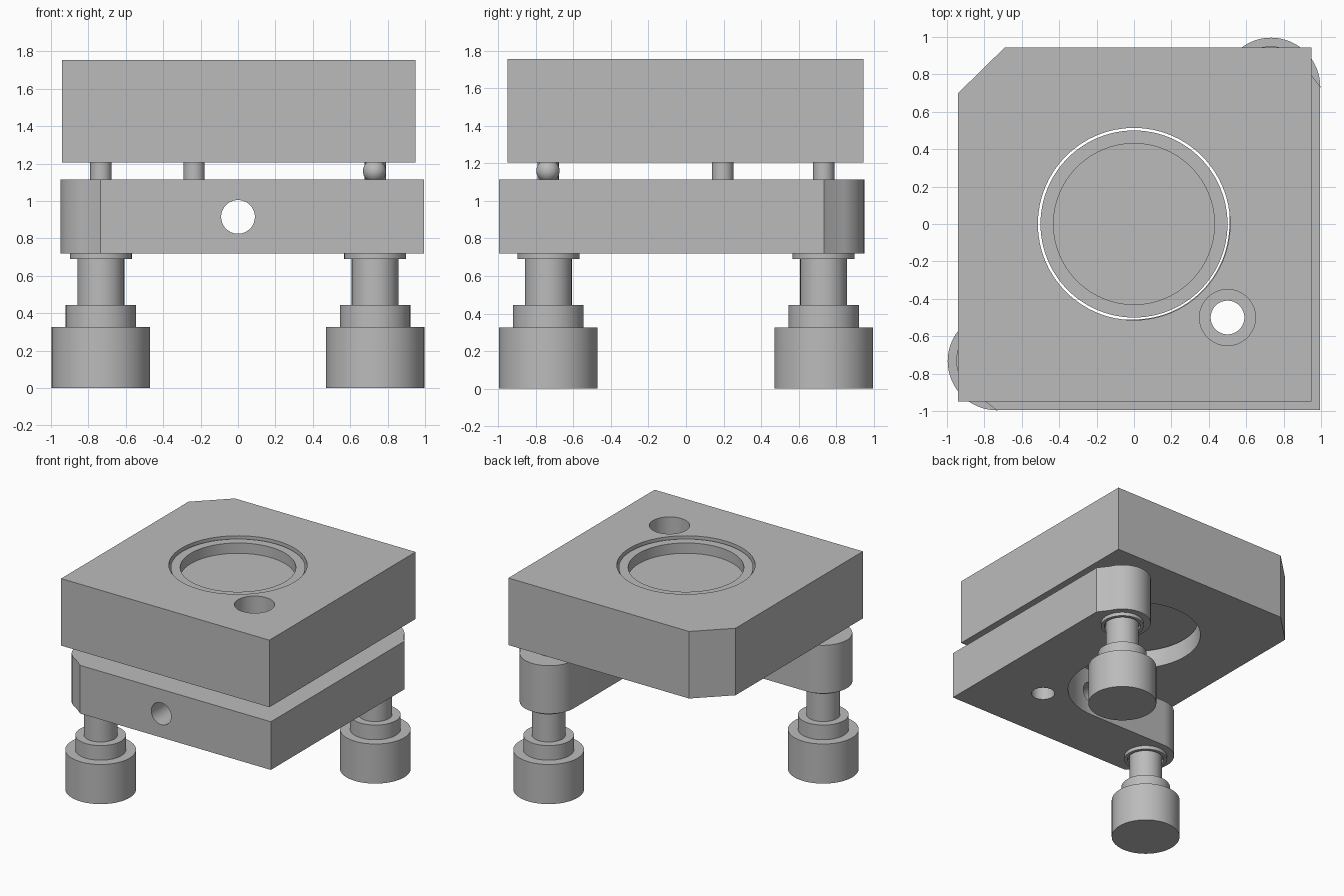
import bpy, bmesh, math
from mathutils import Matrix

cube = bpy.data.objects.get("Cube")
if cube:
    bpy.data.objects.remove(cube, do_unlink=True)

GREY = (0.5, 0.5, 0.5, 1)
metal = bpy.data.materials.new("plain grey metal")
metal.use_nodes = True
metal.diffuse_color = GREY
metal.node_tree.nodes["Principled BSDF"].inputs["Base Color"].default_value = GREY


def finish(name, bm):
    """Turn a bmesh into a named, coloured object."""
    bmesh.ops.recalc_face_normals(bm, faces=bm.faces)
    mesh = bpy.data.meshes.new(name)
    bm.to_mesh(mesh)
    bm.free()
    mesh.materials.append(metal)
    obj = bpy.data.objects.new(name, mesh)
    bpy.context.collection.objects.link(obj)
    return obj


def select(obj):
    bpy.ops.object.select_all(action="DESELECT")
    obj.select_set(True)
    bpy.context.view_layer.objects.active = obj


def smooth(obj):
    select(obj)
    bpy.ops.object.shade_smooth_by_angle(angle=math.radians(20))


def arc(cx, cy, r, start, end, steps):
    angles = [math.radians(start + (end - start) * i / steps) for i in range(steps + 1)]
    return [(cx + r * math.cos(a), cy + r * math.sin(a)) for a in angles]


def prism(name, outline, z0, z1):
    bm = bmesh.new()
    face = bm.faces.new([bm.verts.new((x, y, z0)) for x, y in outline])
    ext = bmesh.ops.extrude_face_region(bm, geom=[face])
    top = [v for v in ext["geom"] if isinstance(v, bmesh.types.BMVert)]
    bmesh.ops.translate(bm, verts=top, vec=(0, 0, z1 - z0))
    return finish(name, bm)


def lathe(name, profile, x=0, y=0, steps=64):
    """Revolve (radius, z) points around a vertical axis."""
    bm = bmesh.new()
    verts = [bm.verts.new((r, 0, z)) for r, z in profile]
    edges = [bm.edges.new(pair) for pair in zip(verts, verts[1:])]
    bmesh.ops.spin(bm, geom=verts + edges, axis=(0, 0, 1), cent=(0, 0, 0),
                   steps=steps, angle=math.tau)
    bmesh.ops.remove_doubles(bm, verts=bm.verts, dist=0.0001)
    obj = finish(name, bm)
    obj.location = (x, y, 0)
    smooth(obj)
    return obj


def drill(target, radius, centre, depth, axis="Z"):
    """Cut a round hole and discard the cutter."""
    bm = bmesh.new()
    turn = Matrix.Rotation(math.pi / 2, 4, "X") if axis == "Y" else Matrix()
    bmesh.ops.create_cone(bm, cap_ends=True, segments=64, radius1=radius, radius2=radius,
                          depth=depth, matrix=Matrix.Translation(centre) @ turn)
    cutter = finish("hole_cutter", bm)
    cutter.hide_render = True
    mod = target.modifiers.new("hole", "BOOLEAN")
    mod.operation, mod.solver, mod.object = "DIFFERENCE", "EXACT", cutter
    select(target)
    bpy.ops.object.modifier_apply(modifier=mod.name)
    bpy.data.objects.remove(cutter, do_unlink=True)


# Upper plate with one clipped corner, central bore and access hole
upper = prism("upper_plate", [(-0.94, -0.95), (0.95, -0.95), (0.95, 0.945),
                              (-0.69, 0.945), (-0.94, 0.70)], 1.205, 1.755)
drill(upper, 0.514, (0, 0, 1.5), 1)
drill(upper, 0.15, (0.5, -0.5, 1.5), 1)
smooth(upper)

# Lower L-shaped plate: one leg outlined, the other mirrored across the diagonal
leg = [(0.995, 0.735)] + arc(0.73, 0.73, 0.22, 24, 180, 24) + arc(0, 0, 0.51, 0, -45, 16)
other_leg = [(-y, -x) for x, y in reversed(leg[:-1])]
lower = prism("lower_plate", [(0.995, -0.995)] + leg + other_leg, 0.72, 1.115)
drill(lower, 0.09, (0, -0.75, 0.915), 0.9, "Y")
drill(lower, 0.09, (0.5, -0.5, 0.9), 1)
smooth(lower)

# Round insert sitting in the bore, with a shallow dished face
lathe("round_insert", [(0, 1.35), (0.5, 1.35), (0.5, 1.735), (0.43, 1.735),
                       (0.43, 1.65), (0, 1.65)], steps=96)

# Adjuster knobs, their collars and the screw tips above the lower plate
for side, s in (("left_back", 1), ("right_front", -1)):
    p = 0.733 * s
    lathe(side + "_knob", [(0, 0), (0.263, 0), (0.263, 0.325), (0.188, 0.325),
                           (0.188, 0.445), (0.125, 0.445), (0.125, 0.73), (0, 0.73)], p, p)
    lathe(side + "_collar", [(0.14, 0.73), (0.14, 0.69), (0.165, 0.69), (0.165, 0.73)], p, p)
    lathe(side + "_screw_tip", [(0, 1.1), (0.057, 1.1), (0.057, 1.21), (0, 1.21)], p, p, 32)

# Spring pins half way along each leg
for name, x, y in (("front_pin", -0.235, -0.735), ("left_pin", 0.735, 0.195)):
    lathe(name, [(0, 1.1), (0.057, 1.1), (0.057, 1.21), (0, 1.21)], x, y, 32)

# Pivot ball at the corner of the lower plate
bm = bmesh.new()
bmesh.ops.create_uvsphere(bm, u_segments=32, v_segments=16, radius=0.062)
ball = finish("pivot_ball", bm)
ball.location = (0.73, -0.735, 1.16)
smooth(ball)
